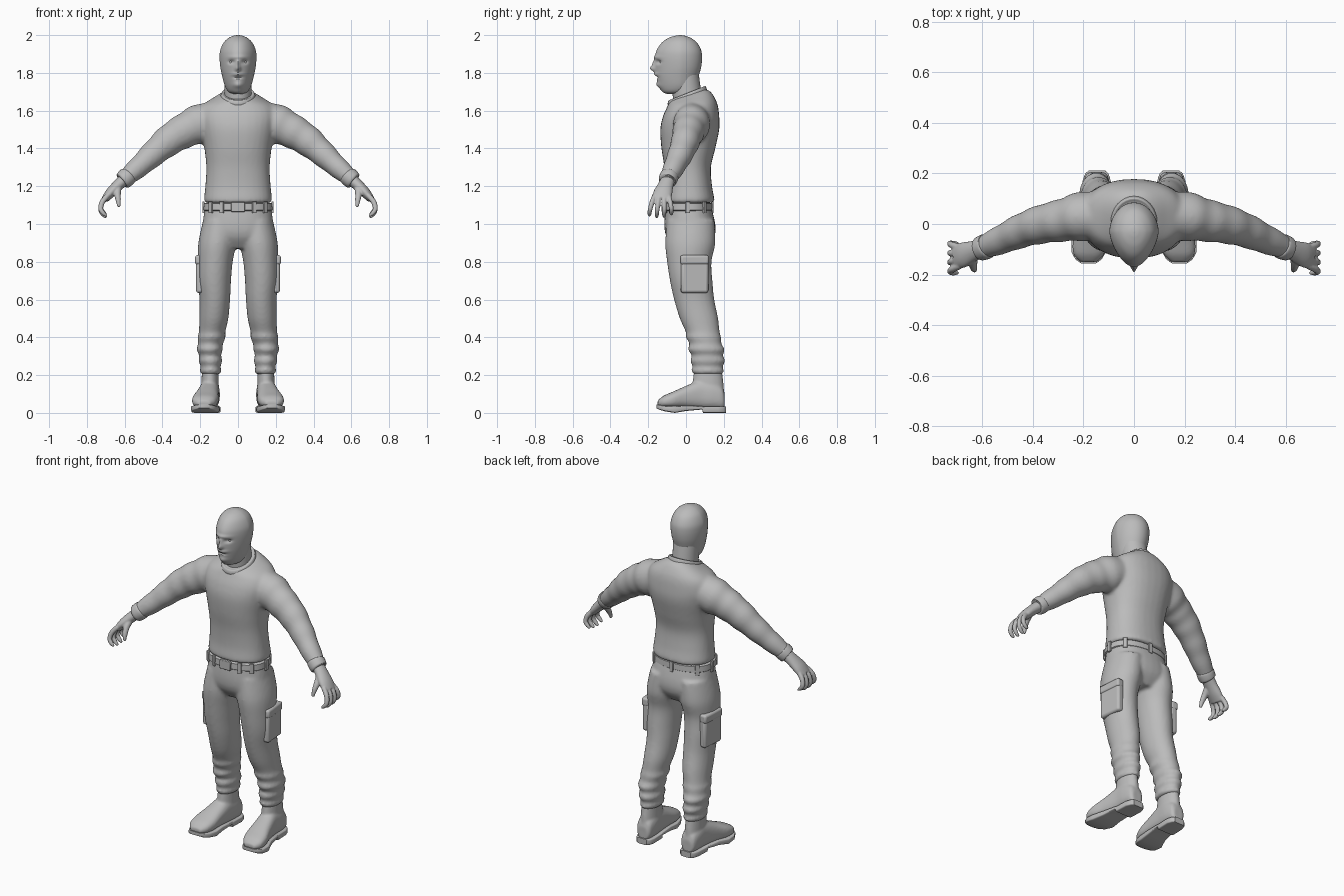
import bpy, bmesh, math
from mathutils import Vector

grey = bpy.data.materials.new("plain_grey")
grey.diffuse_color = (0.5, 0.5, 0.5, 1)


def spline(rows, n):
    """Catmull-Rom interpolation of number rows, n steps per span."""
    out = []
    for i in range(len(rows) - 1):
        a, b, c, d = (rows[max(0, min(len(rows) - 1, i + k))] for k in (-1, 0, 1, 2))
        for s in range(n):
            t = s / n
            out.append([0.5 * (2 * q + (r - p) * t + (2 * p - 5 * q + 4 * r - w) * t * t
                               + (3 * q - p - 3 * r + w) * t ** 3)
                        for p, q, r, w in zip(a, b, c, d)])
    return out + [list(rows[-1])]


def skin(bm, rings, sides=32, power=2.0):
    """Closed tube through rings of (centre, u vector, v vector)."""
    loops = []
    for c, u, v in rings:
        loop = []
        for k in range(sides):
            a = 2 * math.pi * k / sides
            ca, sa = math.cos(a), math.sin(a)
            p = math.copysign(abs(ca) ** (2 / power), ca)
            q = math.copysign(abs(sa) ** (2 / power), sa)
            loop.append(bm.verts.new(c + u * p + v * q))
        loops.append(loop)
    for a, b in zip(loops, loops[1:]):
        for k in range(sides):
            j = (k + 1) % sides
            bm.faces.new((a[k], a[j], b[j], b[k]))
    bm.faces.new(loops[0])
    bm.faces.new(loops[-1])


def upright(bm, rows, side=1, steps=5, sides=32, power=2.0):
    """Stacked sections: z, centre x, front y, back y, half width, tilt."""
    rings = []
    for z, x, y0, y1, r, tilt in (spline(rows, steps) if steps else rows):
        rings.append((Vector((x * side, (y0 + y1) / 2, z)), Vector((r, 0, 0)),
                      Vector((0, (y1 - y0) / 2, tilt))))
    skin(bm, rings, sides, power)


def lengthwise(bm, rows, side, steps=5, power=2.0):
    """Sections along y: y, centre x, bottom z, top z, half width."""
    rings = [(Vector((x * side, y, (z0 + z1) / 2)), Vector((r, 0, 0)),
              Vector((0, 0, (z1 - z0) / 2)))
             for y, x, z0, z1, r in (spline(rows, steps) if steps else rows)]
    skin(bm, rings, 32, power)


def limb(bm, rows, side, steps=5, sides=24, fold=0.0):
    """Tube along a path: x, y, z, thickness radius, y radius."""
    rows = spline(rows, steps)
    pts = [Vector((r[0] * side, r[1], r[2])) for r in rows]
    rings = []
    for i, p in enumerate(pts):
        t = (pts[min(i + 1, len(pts) - 1)] - pts[max(i - 1, 0)]).normalized()
        v = Vector((0, 1, 0))
        v = (v - t * v.dot(t)).normalized()
        f = 1 + fold * math.sin(i * 1.25)
        rings.append((p, t.cross(v) * rows[i][3] * f, v * rows[i][4] * f))
    skin(bm, rings, sides)


def finish(name, bm, voxel=0, relax=0, bevel=0):
    bmesh.ops.recalc_face_normals(bm, faces=bm.faces)
    me = bpy.data.meshes.new(name)
    bm.to_mesh(me)
    bm.free()
    me.materials.append(grey)
    ob = bpy.data.objects.new(name, me)
    bpy.context.collection.objects.link(ob)
    bpy.ops.object.select_all(action='DESELECT')
    ob.select_set(True)
    bpy.context.view_layer.objects.active = ob
    bpy.ops.object.shade_smooth_by_angle(angle=math.radians(40))
    if bevel:
        m = ob.modifiers.new("bevel", 'BEVEL')
        m.width, m.segments = bevel, 3
    if voxel:
        m = ob.modifiers.new("blend", 'REMESH')
        m.mode, m.voxel_size, m.use_smooth_shade = 'VOXEL', voxel, True
        m = ob.modifiers.new("relax", 'SMOOTH')
        m.factor, m.iterations = 0.5, relax
    return ob


def box(name, loc, size, turn=0, bevel=0.004):
    bm = bmesh.new()
    bmesh.ops.create_cube(bm, size=1)
    bmesh.ops.scale(bm, vec=size, verts=bm.verts)
    ob = finish(name, bm, bevel=bevel)
    ob.location = loc
    ob.rotation_euler[2] = turn
    return ob


# sweater: torso and sleeves blended together
bm = bmesh.new()
upright(bm, [(1.112, 0, -.112, .142, .174, 0), (1.13, 0, -.116, .15, .18, 0),
             (1.2, 0, -.11, .138, .173, 0), (1.3, 0, -.115, .132, .168, 0),
             (1.4, 0, -.13, .155, .178, 0), (1.5, 0, -.136, .176, .198, 0),
             (1.57, 0, -.122, .176, .208, 0), (1.63, 0, -.1, .165, .185, .01),
             (1.67, 0, -.088, .135, .12, .025), (1.685, 0, -.08, .105, .085, .03)], power=2.3)
for s in (-1, 1):
    limb(bm, [(.10, .03, 1.555, .098, .1), (.20, .03, 1.53, .105, .098),
              (.28, .015, 1.495, .092, .085), (.36, 0, 1.447, .083, .077),
              (.44, -.025, 1.38, .07, .068), (.52, -.06, 1.307, .058, .058),
              (.605, -.096, 1.235, .044, .044)], s, fold=.025)
finish("sweater", bm, .01, 5)

# collar, neck
bm = bmesh.new()
upright(bm, [(1.655, 0, -.092, .115, .094, .035), (1.675, 0, -.097, .11, .093, .038),
             (1.692, 0, -.092, .102, .086, .038), (1.69, 0, -.08, .09, .076, .034)])
finish("collar", bm)
bm = bmesh.new()
upright(bm, [(1.6, 0, -.06, .09, .072, 0), (1.7, 0, -.072, .08, .071, 0),
             (1.79, 0, -.07, .068, .072, 0)])
finish("neck", bm)

# head: ovoid with face features pushed in and out
bm = bmesh.new()
upright(bm, [(1.688, 0, -.10, -.01, .025, 0), (1.70, 0, -.125, .02, .052, 0),
             (1.73, 0, -.143, .05, .07, 0), (1.78, 0, -.158, .066, .084, 0),
             (1.83, 0, -.163, .08, .094, 0), (1.88, 0, -.164, .085, .098, 0),
             (1.92, 0, -.155, .08, .094, 0), (1.96, 0, -.128, .058, .076, 0),
             (1.985, 0, -.092, .025, .05, 0), (1.997, 0, -.055, -.008, .022, 0),
             (2.0, 0, -.031, -.029, .002, 0)], steps=9, sides=96)
bumps = [(0, 1.823, .013, .016, -.027), (0, 1.85, .009, .018, -.012),
         (.036, 1.858, .016, .010, .016), (-.036, 1.858, .016, .010, .016),
         (0, 1.884, .05, .009, -.006), (0, 1.793, .03, .008, -.009),
         (0, 1.776, .022, .005, .010), (0, 1.735, .028, .016, -.011)]
for v in bm.verts:
    x, y, z = v.co
    if y < -.03:
        k = min(1, (-.03 - y) / .12)
        v.co.x = x * (1 - .2 * k)
        for bx, bz, sx, sz, d in bumps:
            v.co.y += k * d * math.exp(-((v.co.x - bx) / sx) ** 2 - ((z - bz) / sz) ** 2)
finish("head", bm)
for s in (-1, 1):
    bm = bmesh.new()
    bmesh.ops.create_uvsphere(bm, u_segments=16, v_segments=10, radius=.011)
    finish("eye", bm).location = (s * .036, -.127, 1.857)

# trousers: hips and creased legs blended together
bm = bmesh.new()
upright(bm, [(1.115, 0, -.106, .126, .17, 0), (1.0, 0, -.115, .155, .188, 0),
             (.93, 0, -.103, .15, .188, 0), (.87, 0, -.06, .11, .13, 0)], power=2.3)
for s in (-1, 1):
    upright(bm, [(1.02, .095, -.1, .15, .09, 0), (.9, .11, -.11, .155, .1, 0),
                 (.8, .12, -.1, .135, .092, 0), (.7, .125, -.085, .14, .088, 0),
                 (.6, .123, -.063, .15, .081, 0), (.5, .128, -.033, .17, .077, 0),
                 (.43, .137, -.002, .178, .07, 0), (.4, .14, 0, .186, .074, 0),
                 (.365, .146, .018, .188, .066, 0), (.335, .15, .01, .205, .069, 0),
                 (.305, .148, .03, .195, .058, 0), (.275, .146, .022, .208, .063, 0),
                 (.245, .145, .036, .193, .052, 0), (.225, .145, .028, .202, .057, 0),
                 (.205, .145, .04, .192, .05, 0)], s)
finish("trousers", bm, .01, 4)

# belt with buckle and loops
bm = bmesh.new()
upright(bm, [(1.07, 0, -.114, .134, .178, 0), (1.074, 0, -.119, .139, .183, 0),
             (1.108, 0, -.117, .137, .181, 0), (1.112, 0, -.112, .132, .176, 0)],
        steps=0, sides=64, power=2.3)
finish("belt", bm)
box("buckle", (0, -.121, 1.09), (.072, .018, .052))
for deg in (40, 65, 115, 140, 220, 270, 320, 0, 180):
    a = math.radians(deg)
    x = math.copysign(abs(math.cos(a)) ** .87, math.cos(a)) * .183
    y = .01 + math.copysign(abs(math.sin(a)) ** .87, -math.sin(a)) * .129
    turn = math.atan2(y - .01, x * .5) + math.pi / 2
    box("belt_loop", (x, y, 1.088), (.024, .012, .062), turn, .003)

for s in (-1, 1):
    # cargo pocket with flap, sleeve pocket
    box("cargo_pocket", (s * .195, .045, .72), (.045, .145, .17), s * .08, .014)
    box("pocket_flap", (s * .199, .045, .81), (.046, .15, .05), s * .08, .012)
    p = box("sleeve_pocket", (s * .348, .01, 1.505), (.1, .08, .03), 0, .01)
    p.rotation_euler[1] = s * .65

    # sleeve cuff
    bm = bmesh.new()
    limb(bm, [(.578, -.085, 1.259, .042, .042), (.584, -.088, 1.253, .05, .05),
              (.608, -.098, 1.231, .048, .048), (.614, -.1, 1.226, .04, .04)], s)
    finish("cuff", bm)

    # hand: palm, four curled fingers and thumb
    bm = bmesh.new()
    limb(bm, [(.59, -.09, 1.245, .033, .036), (.635, -.107, 1.205, .03, .041),
              (.675, -.122, 1.165, .027, .05), (.705, -.13, 1.13, .019, .048)], s)
    for i, length in enumerate((.92, 1.03, 1.0, .85)):
        o = -.04 + i * .0275
        limb(bm, [(.69, -.13 + o * .9, 1.15, .014, .013),
                  (.718, -.133 + o * 1.15, 1.117, .0145, .0135),
                  (.727, -.135 + o * 1.35, 1.117 - .04 * length, .013, .012),
                  (.713, -.137 + o * 1.4, 1.117 - .065 * length, .012, .011),
                  (.696, -.137 + o * 1.4, 1.117 - .08 * length, .007, .007)], s, 4, 14)
    limb(bm, [(.635, -.125, 1.195, .02, .02), (.638, -.155, 1.16, .018, .018),
              (.634, -.175, 1.125, .014, .014), (.63, -.185, 1.09, .008, .008)], s, 4, 14)
    finish("hand", bm, .0045, 3)

    # boot: foot and shaft blended, with a separate heeled sole
    bm = bmesh.new()
    lengthwise(bm, [(.205, .148, .025, .1, .03), (.19, .148, .02, .14, .045),
                    (.14, .149, .02, .17, .053), (.08, .152, .02, .175, .053),
                    (0, .162, .025, .143, .06), (-.07, .173, .025, .112, .069),
                    (-.12, .179, .028, .09, .06), (-.15, .18, .035, .065, .033)], s, power=2.5)
    upright(bm, [(.24, .148, .045, .188, .042, 0), (.16, .148, .035, .198, .046, 0),
                 (.07, .148, .03, .205, .05, 0)], s)
    finish("boot", bm, .007, 4)
    bm = bmesh.new()
    lengthwise(bm, [(.212, .147, 0, .035, .032), (.2, .147, 0, .035, .046),
                    (.17, .148, 0, .035, .056), (.09, .151, 0, .035, .056),
                    (.085, .152, .018, .036, .056), (.0, .162, .01, .04, .062),
                    (-.06, .173, 0, .036, .074), (-.11, .179, .008, .038, .069),
                    (-.14, .18, .016, .042, .052), (-.157, .18, .025, .046, .028)],
               s, steps=0, power=7)
    finish("sole", bm)
